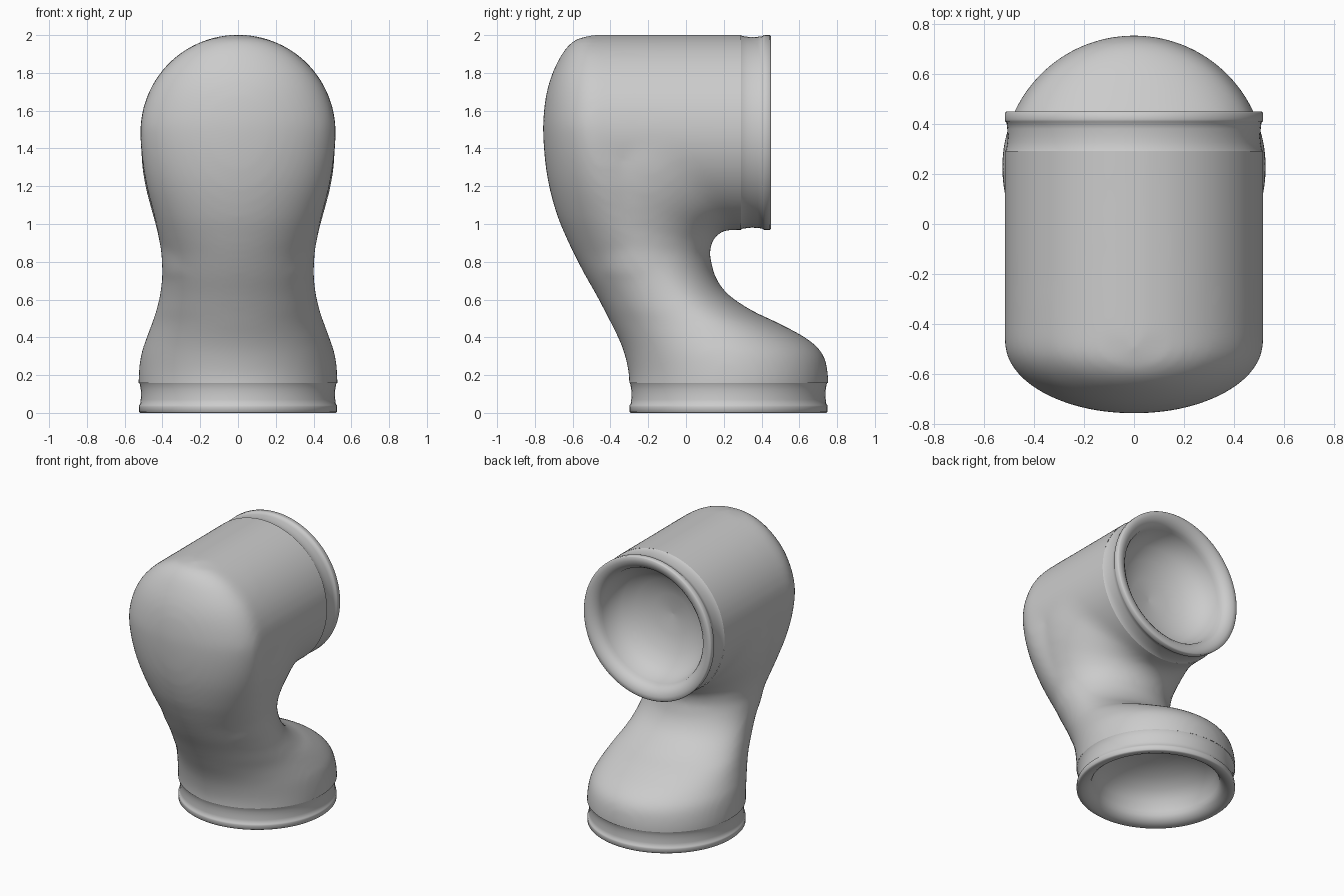
import bpy, bmesh
from math import sin, cos, pi, radians

if "Cube" in bpy.data.objects:
    bpy.data.objects.remove(bpy.data.objects["Cube"])

N = 96


def loft(name, rings, flip=False, caps=False):
    """Skin a list of equal-length point rings."""
    bm = bmesh.new()
    loops = [[bm.verts.new(p) for p in ring] for ring in rings]
    for a, b in zip(loops, loops[1:]):
        for i in range(N):
            j = (i + 1) % N
            q = [a[i], a[j], b[j], b[i]]
            bm.faces.new(q[::-1] if flip else q)
    if caps:
        bm.faces.new(loops[0])
        bm.faces.new(loops[-1])
        bmesh.ops.recalc_face_normals(bm, faces=bm.faces)
    me = bpy.data.meshes.new(name)
    bm.to_mesh(me)
    bm.free()
    ob = bpy.data.objects.new(name, me)
    bpy.context.collection.objects.link(ob)
    me.shade_smooth()
    return ob


def span_ring(fy, fz, by, bz, hw):
    """Ellipse spanning a front point and a back point."""
    return [(hw * cos(a), (fy + by) / 2 + (by - fy) / 2 * sin(a),
             (fz + bz) / 2 + (bz - fz) / 2 * sin(a))
            for a in (2 * pi * i / N for i in range(N))]


def egg_ring(z, front, back, mid, hw):
    out = []
    for i in range(N):
        a = 2 * pi * i / N
        depth = back - mid if sin(a) > 0 else mid - front
        out.append((hw * cos(a), mid + depth * sin(a), z))
    return out


def smooth_rows(rows, steps=5):
    """Cubic interpolation between rows, keyed on the first column."""
    def slope(i, k):
        a, b = rows[max(i - 1, 0)], rows[min(i + 1, len(rows) - 1)]
        return (b[k] - a[k]) / (b[0] - a[0])
    out = []
    for i in range(len(rows) - 1):
        p, q = rows[i], rows[i + 1]
        h = q[0] - p[0]
        for s in range(steps):
            t = s / steps
            row = [p[0] + h * t]
            for k in range(1, len(p)):
                row.append((2*t**3 - 3*t*t + 1) * p[k] + (t**3 - 2*t*t + t) * h * slope(i, k)
                           + (3*t*t - 2*t**3) * q[k] + (t**3 - t*t) * h * slope(i + 1, k))
            out.append(row)
    return out + [rows[-1]]


# stem and domed front: height, front y, back y, widest y, half width
stem = [
    (-.1, -.302, .752, .225, .526), (.1, -.302, .752, .225, .526), (.2, -.302, .752, .225, .526),
    (.31, -.325, .725, .20, .513), (.39, -.355, .645, .15, .487),
    (.475, -.397, .49, .08, .456), (.54, -.43, .353, 0, .434),
    (.63, -.478, .22, -.08, .413), (.73, -.535, .152, -.16, .402),
    (.84, -.592, .125, -.22, .404), (.92, -.63, .14, -.28, .416),
    (1.04, -.68, .18, -.35, .443), (1.2, -.725, .20, -.41, .484),
    (1.35, -.748, .20, -.45, .508), (1.5, -.757, .20, -.47, .517),
    (1.6, -.752, .20, -.47, .503), (1.7, -.737, .20, -.47, .469),
    (1.78, -.714, .20, -.475, .423), (1.85, -.684, .20, -.48, .363),
    (1.91, -.65, .20, -.485, .293), (1.95, -.617, .20, -.49, .223),
    (1.98, -.575, .20, -.495, .143), (2.0, -.50, .20, -.495, .01)]
body = loft("elbow_body", [egg_ring(*s) for s in smooth_rows(stem)], caps=True)

# bend that fans from the stem into the barrel: front y z, back y z, half width
bend = [
    (-.53, .73, .15, .73, .40), (-.60, .89, .125, .84, .408), (-.67, 1.05, .135, .90, .43),
    (-.725, 1.26, .16, .94, .463), (-.745, 1.48, .19, .96, .492), (-.72, 1.70, .22, .968, .509),
    (-.61, 1.92, .25, .97, .515), (-.45, 2.0, .28, .968, .516), (0, 2.0, .31, .968, .517),
    (.5, 2.0, .5, .968, .517)]
fan = loft("bend", [span_ring(*s) for s in bend], caps=True)

# horizontal barrel
barrel = loft("barrel", [span_ring(y, 2.002, y, .968, .517) for y in (-.46, .5)], caps=True)

# fuse them into one softly blended skin
bpy.ops.object.select_all(action='DESELECT')
for ob in (body, fan, barrel):
    ob.select_set(True)
bpy.context.view_layer.objects.active = body
bpy.ops.object.join()
rm = body.modifiers.new("fuse", 'REMESH')
rm.mode = 'VOXEL'
rm.voxel_size = .02
sm = body.modifiers.new("soften", 'SMOOTH')
sm.factor = .5
sm.iterations = 12
for m in ("fuse", "soften"):
    bpy.ops.object.modifier_apply(modifier=m)

# open the two pipe ends where the rims take over
bm = bmesh.new()
bm.from_mesh(body.data)
bmesh.ops.bisect_plane(bm, geom=bm.verts[:] + bm.edges[:] + bm.faces[:],
                       plane_co=(0, 0, .158), plane_no=(0, 0, -1), clear_outer=True)
faces = [f for f in bm.faces if f.calc_center_median().z > .8]
edges = list({e for f in faces for e in f.edges})
verts = list({v for f in faces for v in f.verts})
bmesh.ops.bisect_plane(bm, geom=verts + edges + faces,
                       plane_co=(0, .292, 0), plane_no=(0, 1, 0), clear_outer=True)
bm.to_mesh(body.data)
bm.free()
body.data.shade_smooth()

# shallow grooved rims with a rounded lip: radius, height; closed by a recessed dished floor
rim = [(.524, .16), (.519, .15), (.515, .125), (.513, .10), (.515, .07), (.518, .045),
       (.524, .04), (.525, .032), (.525, .006), (.518, 0), (.49, 0), (.462, .01),
       (.44, .028), (.426, .05), (.42, .075), (.40, .14), (.35, .20), (.27, .25), (.15, .29), (.002, .30)]


def make_rim(name, scale):
    rings = [[(r * scale * cos(2 * pi * i / N), r * scale * sin(2 * pi * i / N), z)
              for i in range(N)] for r, z in rim]
    ob = loft(name, rings, flip=True)
    bpy.context.view_layer.objects.active = ob
    bpy.ops.object.select_all(action='DESELECT')
    ob.select_set(True)
    bpy.ops.object.shade_smooth_by_angle(angle=radians(50))
    return ob


make_rim("base_rim", 1).location = (0, .225, 0)
mouth = make_rim("mouth_rim", .983)
mouth.location = (0, .45, 1.485)
mouth.rotation_euler = (pi / 2, 0, 0)
